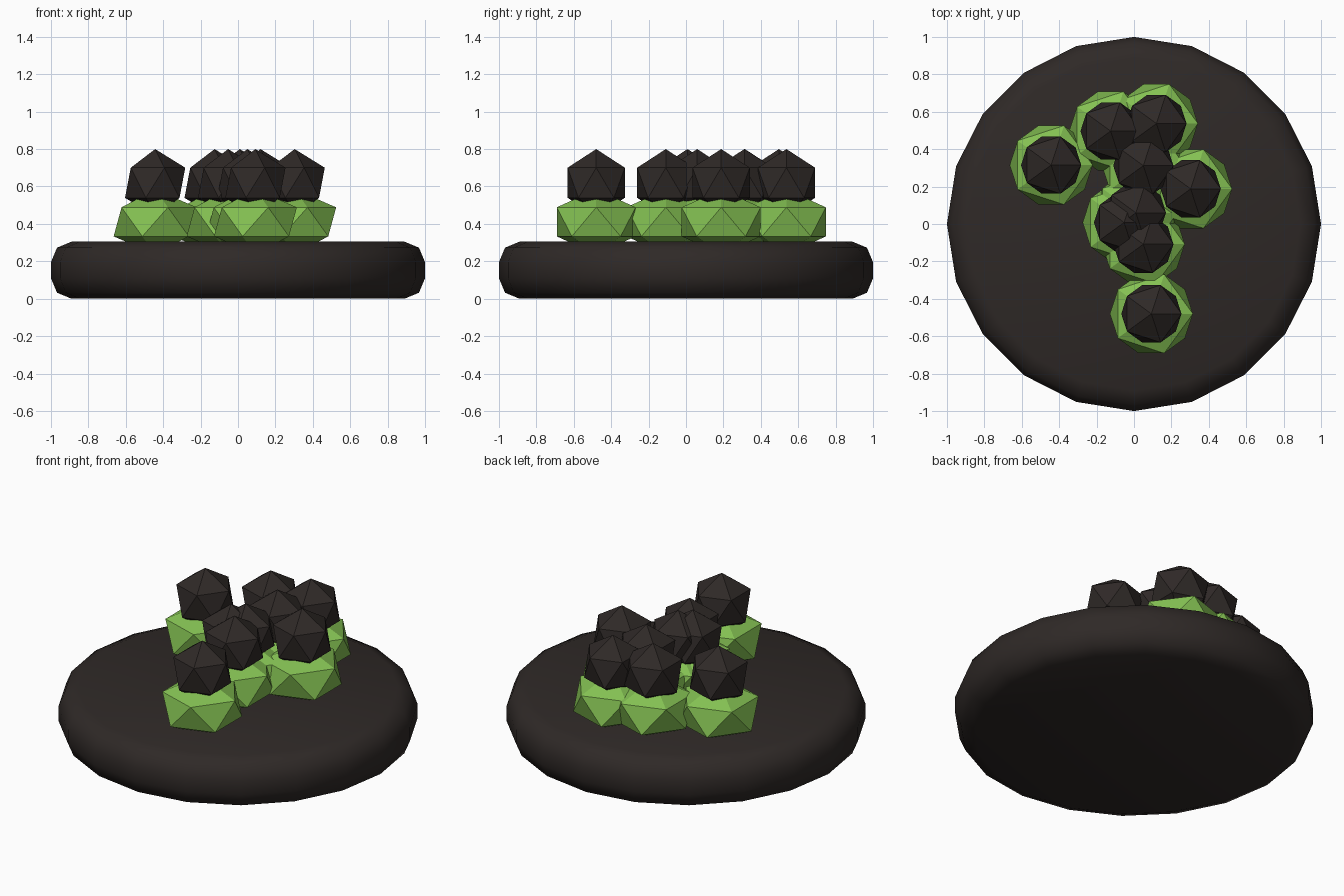
import bpy, bmesh
from math import sin, cos, tau, pi

if "Cube" in bpy.data.objects:
    bpy.data.objects.remove(bpy.data.objects["Cube"])


def material(name, rgb):
    m = bpy.data.materials.new(name)
    m.diffuse_color = (*rgb, 1)
    m.use_nodes = True
    m.node_tree.nodes["Principled BSDF"].inputs["Base Color"].default_value = m.diffuse_color
    return m


DARK = material("dark_brown", (0.028, 0.022, 0.020))
GREEN = material("leaf_green", (0.23, 0.53, 0.085))


def add_object(name, bm, mat, smooth=False):
    bmesh.ops.recalc_face_normals(bm, faces=bm.faces)
    for f in bm.faces:
        f.smooth = smooth
    mesh = bpy.data.meshes.new(name)
    bm.to_mesh(mesh)
    bm.free()
    mesh.materials.append(mat)
    ob = bpy.data.objects.new(name, mesh)
    bpy.context.collection.objects.link(ob)
    return ob


# Round plate: 20 sides, rounded rim with two-step bevels
HEIGHT, BEVEL, SIDES = 0.305, 0.11, 20
profile = []
for k in range(3):
    a = k * pi / 4
    profile.append((1 - BEVEL + BEVEL * sin(a), BEVEL * (1 - cos(a))))
profile += [(r, HEIGHT - z) for r, z in reversed(profile)]

bm = bmesh.new()
rings = [[bm.verts.new((r * cos(tau * i / SIDES), r * sin(tau * i / SIDES), z))
          for i in range(SIDES)] for r, z in profile]
for lo, hi in zip(rings, rings[1:]):
    for i in range(SIDES):
        j = (i + 1) % SIDES
        bm.faces.new((lo[i], lo[j], hi[j], hi[i]))
bm.faces.new(rings[0][::-1])
bm.faces.new(rings[-1])
add_object("plate", bm, DARK, smooth=True)


# Faceted icosahedron lumps
def lump(name, x, y, z, radius, squash, mat):
    bm = bmesh.new()
    bmesh.ops.create_icosphere(bm, subdivisions=1, radius=radius)
    bmesh.ops.scale(bm, vec=(1, 1, squash), verts=bm.verts)
    ob = add_object(name, bm, mat)
    ob.location = (x, y, z)


# Each piece: squashed green base with a dark ball on top
spots = [(-0.443, 0.315), (-0.125, 0.497), (0.12, 0.537), (0.05, 0.312),
         (0.303, 0.188), (-0.053, 0.008), (0.01, 0.06), (0.05, -0.108),
         (0.093, -0.48)]
for n, (x, y) in enumerate(spots, 1):
    lump(f"green_base_{n}", x, y, 0.411, 0.248, 0.70, GREEN)
    lump(f"dark_ball_{n}", x, y, 0.62, 0.18, 1.0, DARK)
